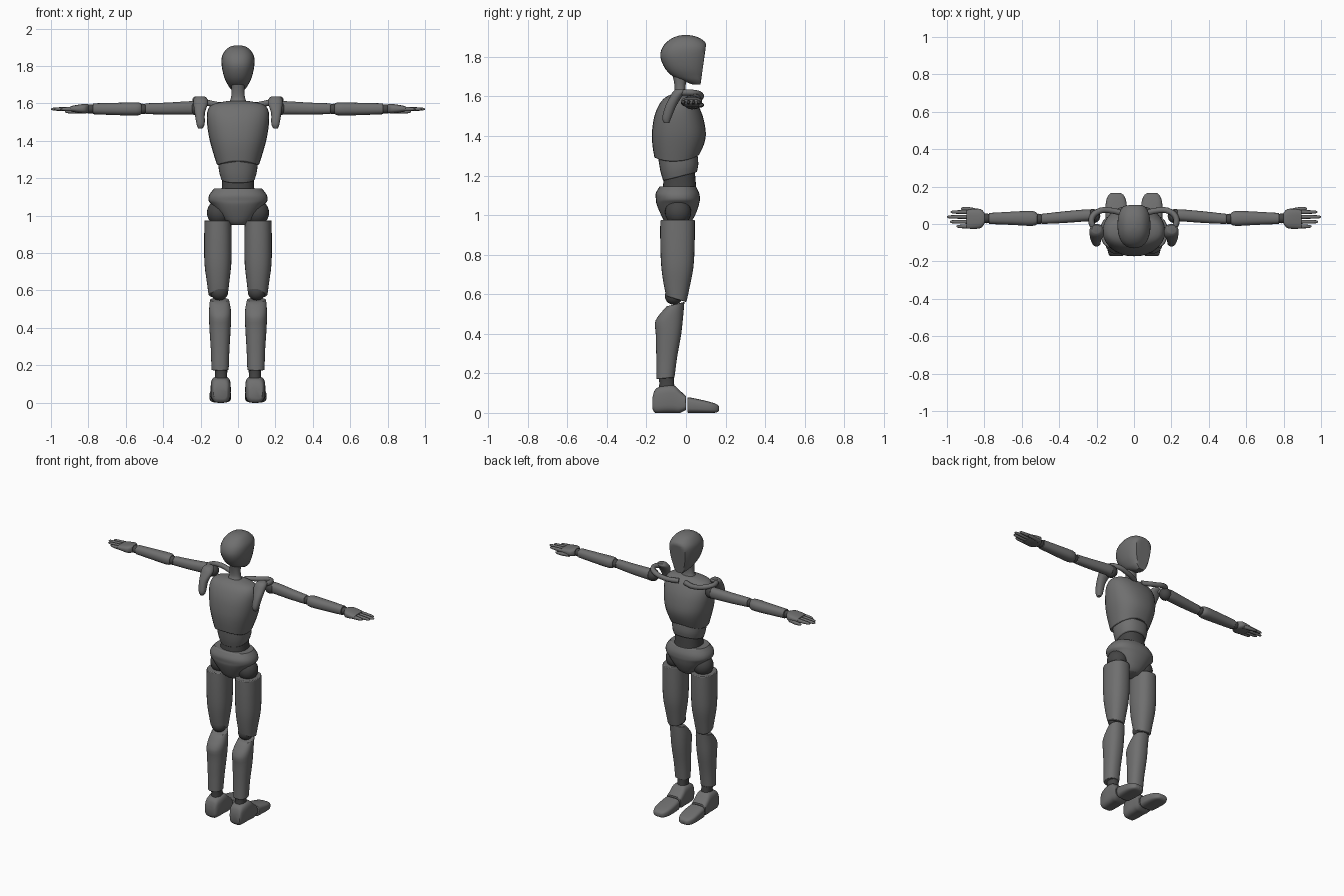
import bpy, bmesh, math


def material(name, v):
    m = bpy.data.materials.new(name)
    m.diffuse_color = (v, v, v, 1)
    return m


BODY = material("grey_shell", 0.16)
JOINT = material("dark_joint", 0.06)
AXES = {"z": (2, 0, 1), "x": (0, 1, 2), "y": (1, 0, 2)}


def finish(ob, name, mat, angle=38):
    ob.name = name
    ob.data.materials.clear()
    ob.data.materials.append(mat)
    bpy.ops.object.select_all(action="DESELECT")
    ob.select_set(True)
    bpy.context.view_layer.objects.active = ob
    bpy.ops.object.shade_smooth_by_angle(angle=math.radians(angle))
    return ob


def spline(a, b, c, d, t):
    return 0.5 * (2*b + (c-a)*t + (2*a-5*b+4*c-d)*t*t + (3*b-a-3*c+d)*t**3)


def loft(name, axis, secs, mat=BODY, p=2.3, side=1, n=28, steps=3, bevel=0.005, clamp=None):
    """Sections: position, low/high of 1st cross axis, low/high of 2nd, tilt, arch."""
    secs = [tuple(s) + (0,) * (7 - len(s)) for s in secs]
    rows = []
    for i in range(len(secs) - 1):
        a, b, c = secs[max(i-1, 0)], secs[i], secs[i+1]
        d = secs[min(i+2, len(secs)-1)]
        for k in range(steps):
            rows.append([spline(*q, k/steps) for q in zip(a, b, c, d)])
    rows.append(secs[-1])
    w, u, v = AXES[axis]
    bm = bmesh.new()
    rings = []
    for pos, u0, u1, v0, v1, tilt, arch in rows:
        ring = []
        for j in range(n):
            t = 2 * math.pi * j / n
            cu, cv = [math.copysign(abs(f)**(2/p), f) for f in (math.cos(t), math.sin(t))]
            dv = cv * (v1-v0) / 2
            co = [0, 0, 0]
            co[u] = (u0+u1)/2 + cu*(u1-u0)/2
            co[v] = (v0+v1)/2 + dv
            co[w] = pos + tilt*dv + arch*cu*cu
            if clamp:
                co[1] = min(co[1], clamp(co[2]))
            co[0] *= side
            ring.append(bm.verts.new(co))
        rings.append(ring)
    for r, q in zip(rings, rings[1:]):
        for j in range(n):
            k = (j+1) % n
            bm.faces.new((r[j], r[k], q[k], q[j]))
    bm.faces.new(rings[0])
    bm.faces.new(rings[-1])
    bmesh.ops.recalc_face_normals(bm, faces=bm.faces)
    me = bpy.data.meshes.new(name)
    bm.to_mesh(me)
    bm.free()
    ob = bpy.data.objects.new(name, me)
    bpy.context.collection.objects.link(ob)
    finish(ob, name, mat)
    if bevel:
        m = ob.modifiers.new("soft_edge", "BEVEL")
        m.width, m.segments = bevel, 2
        m.limit_method, m.angle_limit = "ANGLE", math.radians(55)
    return ob


def ball(name, loc, size, mat=JOINT):
    bpy.ops.mesh.primitive_uv_sphere_add(segments=24, ring_count=14, radius=1, location=loc)
    ob = bpy.context.object
    ob.scale = size
    return finish(ob, name, mat)


def rod(name, pts, radius, mat=BODY):
    cu = bpy.data.curves.new(name, "CURVE")
    cu.dimensions, cu.bevel_depth, cu.bevel_resolution = "3D", radius, 3
    cu.use_fill_caps = True
    cu.resolution_u = 5
    sp = cu.splines.new("BEZIER")
    sp.bezier_points.add(len(pts) - 1)
    for bp, co in zip(sp.bezier_points, pts):
        bp.co = co
        bp.handle_left_type = bp.handle_right_type = "AUTO"
    ob = bpy.data.objects.new(name, cu)
    bpy.context.collection.objects.link(ob)
    bpy.ops.object.select_all(action="DESELECT")
    ob.select_set(True)
    bpy.context.view_layer.objects.active = ob
    bpy.ops.object.convert(target="MESH")
    return finish(bpy.context.object, name, mat)


def sym(z, hw, y0, y1, *rest):
    return (z, -hw, hw, y0, y1) + rest


# Head with a flat face plane, and neck
loft("head", "z", [sym(1.66, .022, .035, .085), sym(1.68, .042, -.02, .095),
     sym(1.70, .055, -.065, .10), sym(1.74, .074, -.105, .105), sym(1.80, .087, -.13, .115),
     sym(1.85, .086, -.118, .115), sym(1.885, .066, -.085, .085),
     sym(1.903, .042, -.05, .05), sym(1.91, .012, -.02, .015)],
     bevel=0, clamp=lambda z: .073 + (z - 1.657) * .14)
loft("neck", "z", [sym(1.585, .062, -.09, .015), sym(1.62, .04, -.06, 0),
     sym(1.67, .034, -.06, 0), sym(1.72, .036, -.07, .02), sym(1.75, .02, -.06, .01)], bevel=0)

# Trunk
loft("chest", "z", [sym(1.30, .112, -.16, .068, .06, -.03), sym(1.36, .137, -.17, .093, .03, -.01),
     sym(1.42, .155, -.172, .10), sym(1.50, .166, -.16, .085), sym(1.56, .163, -.135, .058),
     sym(1.595, .135, -.105, .032), sym(1.612, .06, -.07, .005)])
loft("abdomen", "z", [sym(1.195, .09, -.115, .055, .26), sym(1.24, .102, -.13, .062, .15),
     sym(1.30, .107, -.142, .06)])
loft("waist", "z", [sym(1.11, .09, -.12, .055), sym(1.16, .086, -.115, .05),
     sym(1.22, .084, -.108, .045)], JOINT)
loft("pelvis", "z", [sym(.95, .045, -.09, .01), sym(.97, .072, -.11, .03),
     sym(1.02, .113, -.135, .055), sym(1.06, .142, -.15, .067), sym(1.08, .158, -.152, .07),
     sym(1.11, .154, -.153, .067), sym(1.145, .128, -.133, .05)])

for s, tag in ((1, "right"), (-1, "left")):
    def part(name, axis, secs, *a, **k):
        return loft(f"{tag}_{name}", axis, secs, *a, side=s, **k)

    def joint(name, loc, size):
        return ball(f"{tag}_{name}", (s * loc[0], loc[1], loc[2]), size)

    # Shoulder girdle
    part("shoulder_blade", "z", [(1.465, .19, .213, -.11, -.085), (1.49, .178, .222, -.12, -.075),
         (1.55, .177, .232, -.105, -.05), (1.60, .16, .238, -.08, -.02),
         (1.625, .165, .236, -.065, 0), (1.637, .178, .225, -.05, -.005)])
    rod(f"{tag}_collar_bone", [(s*x, y, z) for x, y, z in (
        (.205, -.035, 1.618), (.228, .02, 1.62), (.195, .065, 1.612),
        (.11, .07, 1.592), (.025, .04, 1.585))], .016)
    joint("shoulder", (.22, .042, 1.575), (.04, .038, .04))

    # Arm
    part("upper_arm", "x", [(.232, .015, .078, 1.54, 1.612), (.27, .013, .077, 1.54, 1.611),
         (.38, .005, .067, 1.54, 1.604), (.495, .0, .054, 1.543, 1.6, 0)])
    joint("elbow", (.51, .027, 1.57), (.032, .028, .028))
    part("forearm", "x", [(.517, .0, .055, 1.542, 1.6), (.545, -.01, .07, 1.535, 1.605),
         (.65, -.005, .066, 1.537, 1.603), (.775, .0, .059, 1.542, 1.6)])
    joint("wrist", (.79, .03, 1.57), (.035, .026, .025))

    # Hand, four fingers and thumb
    part("palm", "x", [(.80, .0, .06, 1.55, 1.595), (.82, -.022, .08, 1.546, 1.597),
         (.86, -.026, .08, 1.55, 1.592), (.895, -.024, .075, 1.558, 1.585)], p=2.8)
    for name, y, tip in (("index", .064, .98), ("middle", .038, 1.0),
                         ("ring", .012, .985), ("little", -.013, .95)):
        part(name + "_finger", "x", [(.88, y-.011, y+.011, 1.558, 1.582),
             ((.88+tip)/2, y-.010, y+.010, 1.559, 1.58), (tip-.012, y-.008, y+.008, 1.562, 1.577),
             (tip, y-.003, y+.003, 1.567, 1.572)], n=12, bevel=0)
    part("thumb", "x", [(.83, .055, .08, 1.545, 1.57), (.88, .068, .09, 1.545, 1.567),
         (.915, .073, .09, 1.548, 1.564), (.925, .079, .085, 1.553, 1.559)], n=12, bevel=0)

    # Leg
    joint("hip", (.102, -.04, 1.015), (.064, .066, .068))
    part("thigh", "z", [(.575, .055, .157, -.1, .002, -.3), (.64, .047, .166, -.112, .018, -.1),
         (.74, .036, .179, -.125, .038), (.86, .034, .181, -.13, .044),
         (.975, .036, .179, -.13, .045)])
    joint("knee", (.1, -.062, .592), (.047, .045, .045))
    part("shin", "z", [(.175, .05, .142, -.15, -.058, .08), (.28, .046, .145, -.15, -.045),
         (.40, .039, .153, -.153, -.024), (.485, .037, .155, -.154, -.013, .25),
         (.55, .048, .15, -.098, -.008, .25)])
    part("ankle", "z", [(.10, .055, .125, -.138, -.055), (.15, .058, .122, -.135, -.06),
         (.19, .055, .125, -.138, -.062)], JOINT)

    # Foot in two pieces
    part("heel", "y", [(-.17, .06, .13, .02, .075), (-.155, .047, .138, 0, .12),
         (-.11, .039, .145, 0, .138), (-.06, .039, .146, 0, .138),
         (-.03, .039, .147, 0, .112), (.0, .04, .148, .015, .085)], p=3.5)
    part("toe", "y", [(.008, .04, .15, 0, .08), (.06, .037, .152, 0, .07),
         (.12, .041, .15, 0, .056), (.155, .056, .136, .002, .044),
         (.167, .074, .12, .012, .032)], p=3.5)
